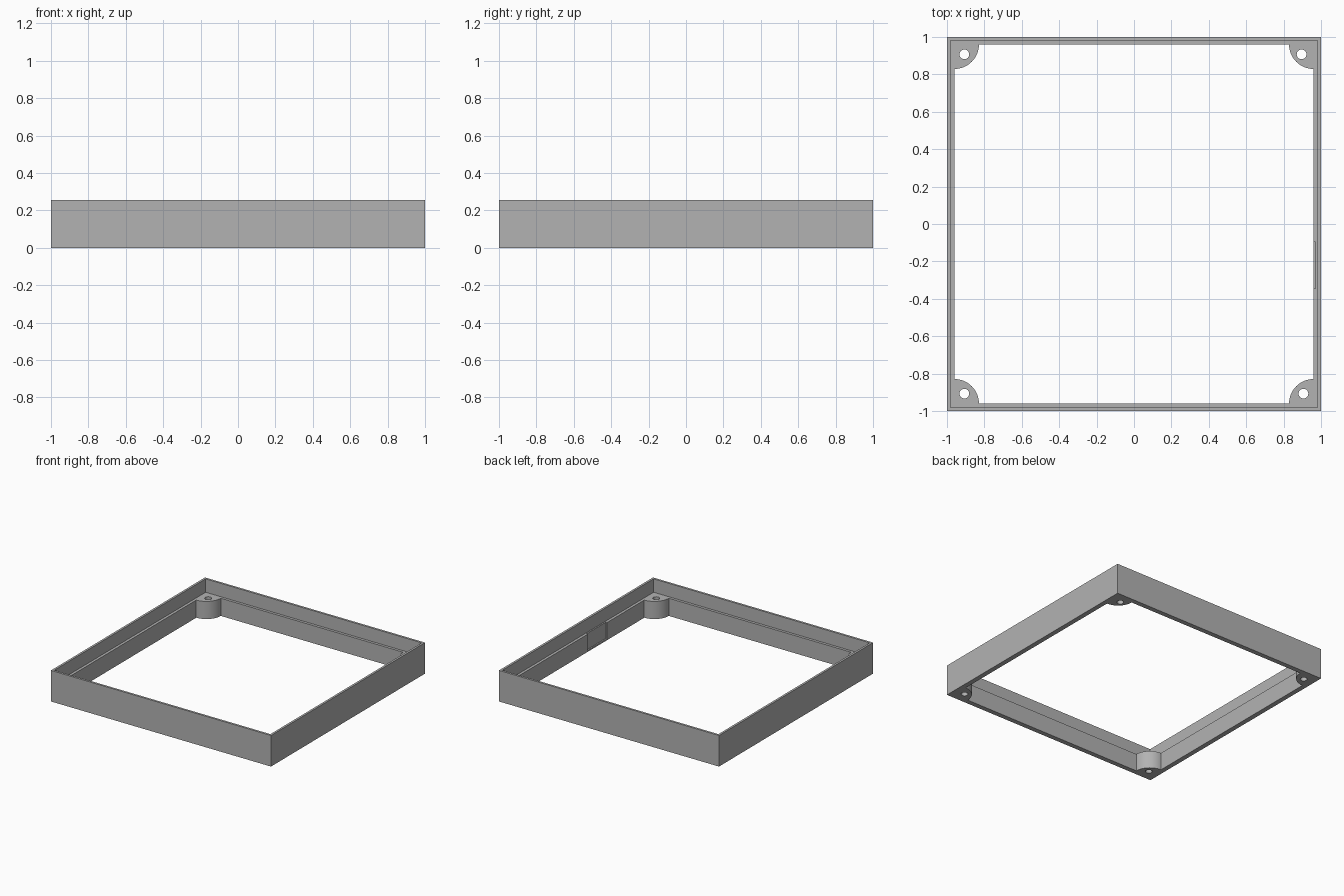
import bpy, bmesh
from math import pi, cos, sin
from mathutils import Vector, Matrix

HEIGHT, LEDGE = 0.255, 0.145      # rim top and ledge/boss top
INNER, RIM_INNER = 0.96, 0.982    # half widths of the two inner openings
BOSS_R, HOLE_R = 0.131, 0.026

if "Cube" in bpy.data.objects:
    bpy.data.objects.remove(bpy.data.objects["Cube"], do_unlink=True)

grey = bpy.data.materials.new("mid_grey")
grey.use_nodes = True
colour = (0.45, 0.45, 0.45, 1)
grey.diffuse_color = colour
grey.node_tree.nodes["Principled BSDF"].inputs["Base Color"].default_value = colour


def make_object(name, bm):
    mesh = bpy.data.meshes.new(name)
    bm.to_mesh(mesh)
    bm.free()
    mesh.materials.append(grey)
    obj = bpy.data.objects.new(name, mesh)
    bpy.context.collection.objects.link(obj)
    return obj


def add_loop(bm, points):
    verts = [bm.verts.new((p[0], p[1], 0)) for p in points]
    for a, b in zip(verts, verts[1:] + verts[:1]):
        bm.edges.new((a, b))


def cut_box(target, name, low, high):
    low, high = Vector(low), Vector(high)
    bm = bmesh.new()
    bmesh.ops.create_cube(bm, size=1, matrix=Matrix.Translation((low + high) / 2)
                          @ Matrix.Diagonal((high - low).to_4d()))
    cutter = make_object(name, bm)
    cutter.hide_render = True
    mod = target.modifiers.new(name, 'BOOLEAN')
    mod.operation, mod.solver, mod.object = 'DIFFERENCE', 'EXACT', cutter
    bpy.ops.object.modifier_apply(modifier=name)
    bpy.data.objects.remove(cutter, do_unlink=True)


# Frame outline: square outside, opening with a rounded boss in each corner
bm = bmesh.new()
add_loop(bm, [(1, 1), (-1, 1), (-1, -1), (1, -1)])
opening = []
for k in range(4):
    turn = Matrix.Rotation(k * pi / 2, 2)
    for i in range(17):
        a = 1.5 * pi - i / 16 * pi / 2
        opening.append(turn @ Vector((INNER + BOSS_R * cos(a), INNER + BOSS_R * sin(a))))
add_loop(bm, opening)

# Screw holes
for x, y in [(0.896, 0.907), (-0.907, 0.907), (-0.907, -0.907), (0.906, -0.907)]:
    add_loop(bm, [(x + HOLE_R * cos(i * pi / 12), y + HOLE_R * sin(i * pi / 12))
                  for i in range(24)])

# Fill the outline and raise it to full height
bmesh.ops.triangle_fill(bm, edges=bm.edges[:], use_beauty=True, normal=(0, 0, 1))
raised = bmesh.ops.extrude_face_region(bm, geom=bm.faces[:], use_keep_orig=True)
bmesh.ops.translate(bm, vec=(0, 0, HEIGHT),
                    verts=[g for g in raised["geom"] if isinstance(g, bmesh.types.BMVert)])
bmesh.ops.recalc_face_normals(bm, faces=bm.faces[:])
frame = make_object("frame", bm)
bpy.context.view_layer.objects.active = frame
frame.select_set(True)

# Step the inside back above the ledge, leaving a thin rim
cut_box(frame, "rim_cutter", (-RIM_INNER, -RIM_INNER, LEDGE), (RIM_INNER, RIM_INNER, 0.5))

# Shallow notch in the inner wall of the left side
cut_box(frame, "notch_cutter", (0.9, -0.345, 0.012), (0.971, -0.095, 0.2))

bpy.ops.object.shade_smooth_by_angle(angle=pi / 6)
